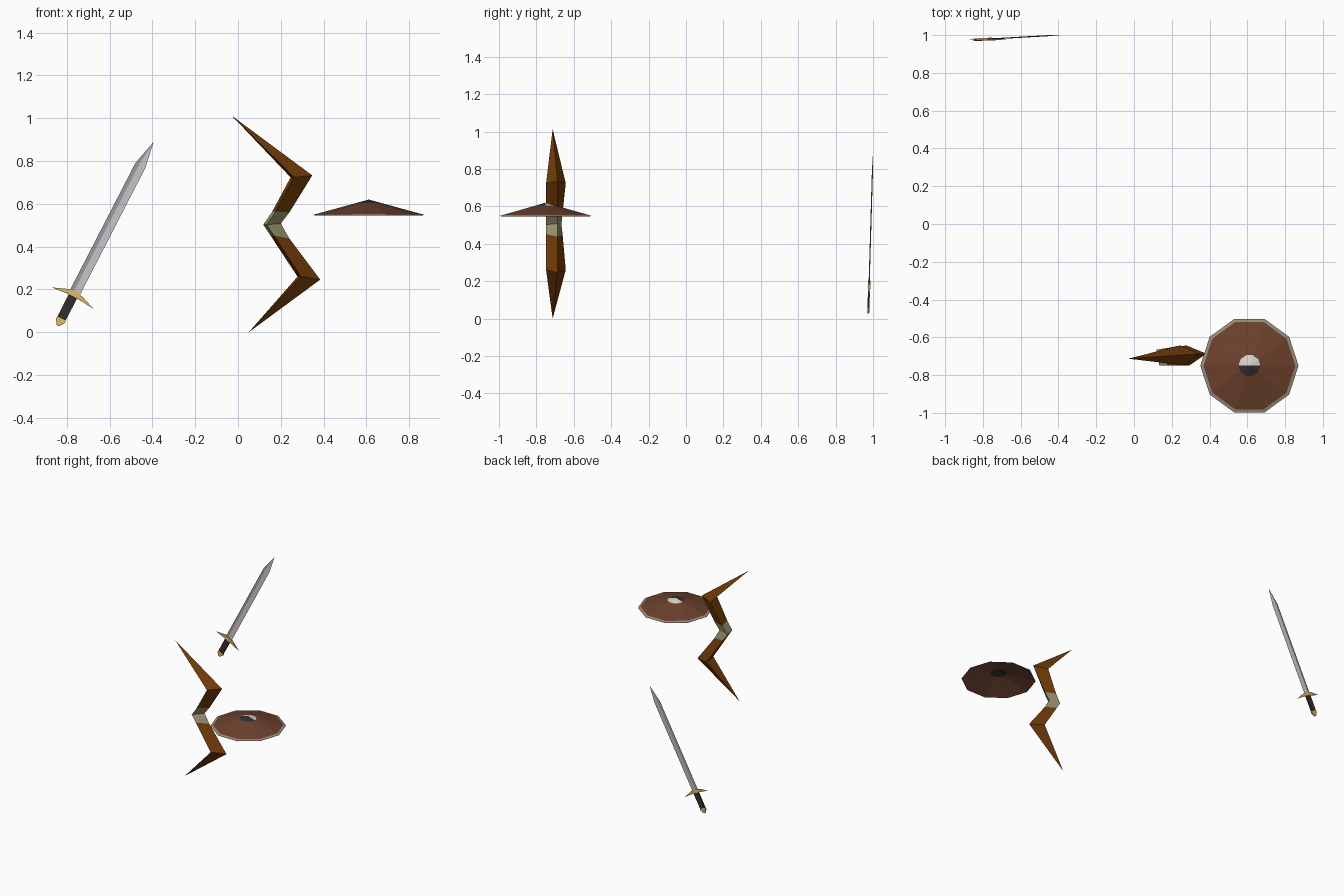
import bpy, bmesh, math
from mathutils import Vector

if "Cube" in bpy.data.objects:
    bpy.data.objects.remove(bpy.data.objects["Cube"])


def mat(name, r, g, b):
    lin = [((c / 255 + 0.055) / 1.055) ** 2.4 for c in (r, g, b)]
    m = bpy.data.materials.new(name)
    m.diffuse_color = (*lin, 1)
    m.use_nodes = True
    m.node_tree.nodes["Principled BSDF"].inputs["Base Color"].default_value = m.diffuse_color
    return m


STEEL = mat("steel", 205, 202, 207)
FULLER = mat("grey steel", 148, 146, 152)
GOLD = mat("brass", 222, 186, 104)
DARK = mat("dark leather and iron", 52, 44, 46)
WOOD = mat("bow wood", 114, 60, 8)
WRAP = mat("grip wrap", 160, 150, 116)
HIDE = mat("shield brown", 108, 65, 44)
UNDER = mat("shield underside", 128, 80, 58)
RIM = mat("shield rim", 156, 138, 122)
BOSS = mat("boss silver", 214, 210, 204)


def finish(name, bm, mats, fix=True):
    if fix:
        bmesh.ops.recalc_face_normals(bm, faces=bm.faces)
    me = bpy.data.meshes.new(name)
    bm.to_mesh(me)
    bm.free()
    for m in mats:
        me.materials.append(m)
    ob = bpy.data.objects.new(name, me)
    bpy.context.collection.objects.link(ob)
    return ob


def loft(name, rings, mats, rule=lambda i, k: 0):
    """Skin a list of rings; a ring with one point is a tip."""
    bm = bmesh.new()
    rv = [[bm.verts.new(p) for p in r] for r in rings]
    for i, (a, b) in enumerate(zip(rv, rv[1:])):
        n = max(len(a), len(b))
        for k in range(n):
            j = (k + 1) % n
            if len(a) == 1:
                vs = (a[0], b[k], b[j])
            elif len(b) == 1:
                vs = (a[k], a[j], b[0])
            else:
                vs = (a[k], a[j], b[j], b[k])
            bm.faces.new(vs).material_index = rule(i, k)
    for end in (rv[0], rv[-1]):
        if len(end) > 2:
            bm.faces.new(end)
    return finish(name, bm, mats)


# ---- sword: local axes u (across), w (thickness), v (along the blade)
U = Vector((0.889, 0, -0.458))
V = Vector((0.458, 0.026, 0.889))
W = V.cross(U).normalized()
O = Vector((-0.765, 0.979, 0.18))


def sw(u, w, v):
    return O + U * u + W * w + V * v


def blade_ring(v, hu, hw):
    return [sw(hu, 0, v), sw(-0.007, hw, v), sw(-hu, 0, v), sw(-0.007, -hw, v)]


def box(v, hu, hw):
    return [sw(a * hu, b * hw, v) for a, b in ((1, 1), (-1, 1), (-1, -1), (1, -1))]


# one bevel of the blade is a greyer steel
loft("sword_blade", [blade_ring(0, 0.026, 0.003), blade_ring(0.675, 0.026, 0.003),
                     [sw(0.005, 0, 0.8)]], [STEEL, FULLER],
     lambda i, k: 1 if k in (1, 2) else 0)
loft("sword_handle", [box(0, 0.022, 0.005), box(-0.132, 0.021, 0.005)], [DARK])
loft("sword_pommel", [box(-0.13, 0.022, 0.006), box(-0.143, 0.023, 0.006),
                      box(-0.168, 0.006, 0.004)], [GOLD])


def guard_ring(u, lo, hi, hw):
    return [sw(u, hw, lo), sw(u, hw, hi), sw(u, -hw, hi), sw(u, -hw, lo)]


loft("sword_guard", [[sw(-0.108, 0, -0.022)], guard_ring(-0.04, -0.015, 0.005, 0.006),
                     guard_ring(0, -0.013, 0.013, 0.007),
                     guard_ring(0.04, -0.015, 0.005, 0.006), [sw(0.112, 0, -0.022)]], [GOLD])


# ---- bow: triangular section with an outer ridge, a front and a back edge
def bow_ring(xo, zo, xi, zi, back):
    return [(xo, -0.687, zo), (xi + 0.016, -0.748, zi), (xi, back, zi)]


loft("bow", [[(-0.03, -0.713, 1.013)],
             bow_ring(0.347, 0.733, 0.246, 0.724, -0.643),
             bow_ring(0.240, 0.560, 0.160, 0.564, -0.660),
             bow_ring(0.200, 0.508, 0.118, 0.503, -0.666),
             bow_ring(0.240, 0.438, 0.152, 0.452, -0.660),
             bow_ring(0.384, 0.246, 0.278, 0.260, -0.643),
             [(0.05, -0.713, 0.0)]],
     [WOOD, WRAP], lambda i, k: 1 if i in (2, 3) else 0)


# ---- shield: shallow ten-sided cone, a painted top skin and an underside skin
def shield_skin(name, drop, rim, hide, top):
    bm = bmesh.new()
    n = 10
    levels = []
    for r in (0.26, 0.243, 0.058, 0.0):
        z = 0.62 - 0.071 * r / 0.26 - drop
        ring = [bm.verts.new((0.611 + r * math.cos(2 * math.pi * k / n),
                              -0.75 + r * math.sin(2 * math.pi * k / n), z))
                for k in range(n if r else 1)]
        levels.append(ring * (1 if r else n))
    for k in range(n):
        j = (k + 1) % n
        for i, (a, b) in enumerate(zip(levels, levels[1:])):
            vs = [a[k], a[j], b[j]] + ([b[k]] if i < 2 else [])
            f = bm.faces.new(vs[::-1] if drop else vs)
            f.material_index = i
            if i == 2 and f.calc_center_median().y < -0.755:
                f.material_index = 3
    finish(name, bm, [rim, hide, top, DARK], fix=False)


shield_skin("shield_top", 0, RIM, HIDE, BOSS)
shield_skin("shield_underside", 0.004, UNDER, UNDER, DARK)
